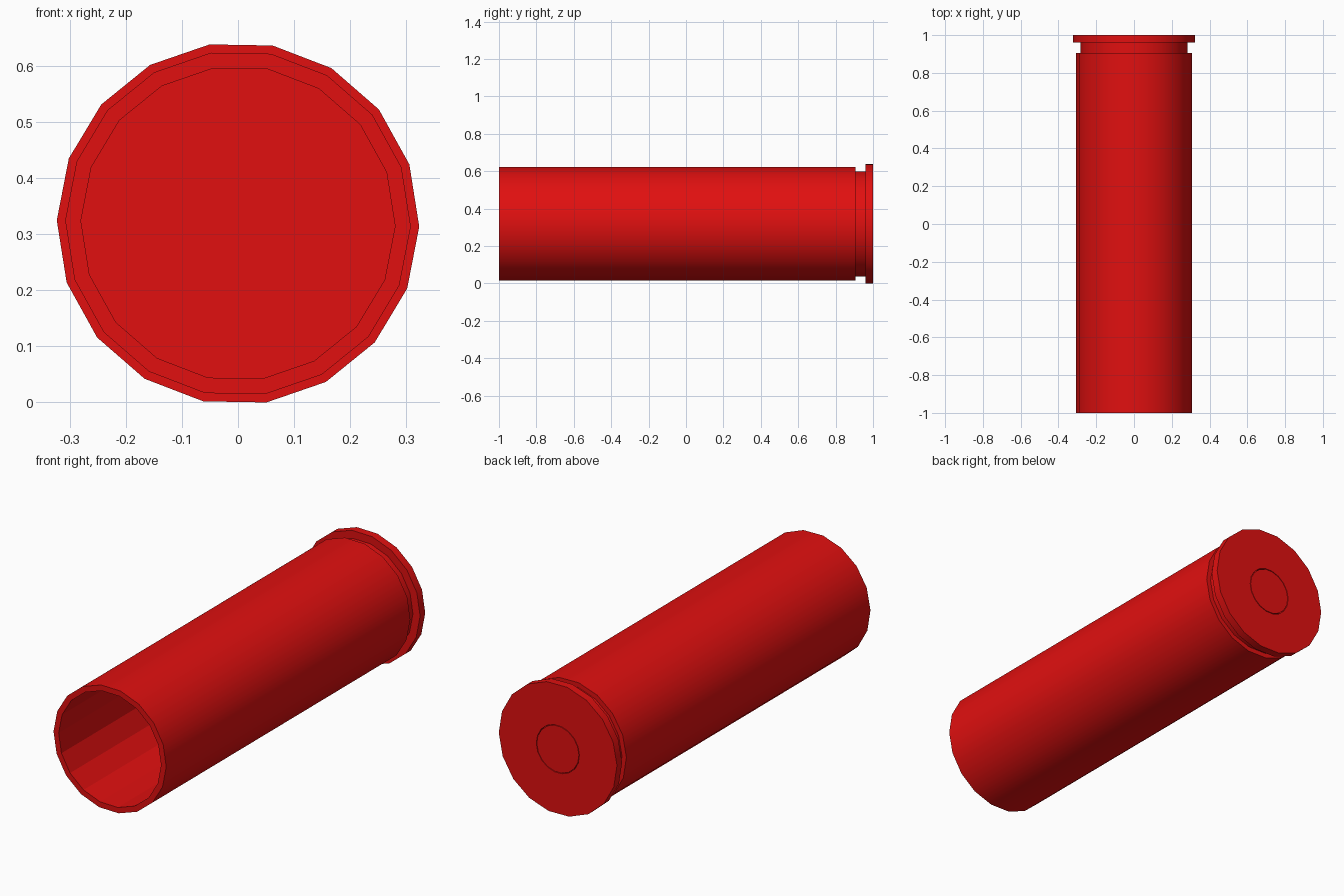
import bpy, bmesh
from math import sin, cos, radians

if "Cube" in bpy.data.objects:
    bpy.data.objects.remove(bpy.data.objects["Cube"])

SIDES = 18
PHASE = radians(-1)
AXIS_Z = 0.319

red = bpy.data.materials.new("red")
red.diffuse_color = (0.75, 0.005, 0.005, 1)
red.use_nodes = True
red.node_tree.nodes["Principled BSDF"].inputs["Base Color"].default_value = red.diffuse_color


def lathe(name, profile, flat_segments=()):
    """Spin (radius, y) points round the y axis; both ends are capped."""
    bm = bmesh.new()
    rings = []
    for r, y in profile:
        ring = []
        for k in range(SIDES):
            a = PHASE + radians(360 / SIDES * k)
            ring.append(bm.verts.new((r * cos(a), y, AXIS_Z + r * sin(a))))
        rings.append(ring)
    for i in range(len(rings) - 1):
        for k in range(SIDES):
            n = (k + 1) % SIDES
            f = bm.faces.new((rings[i][k], rings[i][n], rings[i + 1][n], rings[i + 1][k]))
            f.smooth = i not in flat_segments
    bm.faces.new(rings[0])
    bm.faces.new(rings[-1])
    # creases between walls and flats stay sharp
    bmesh.ops.recalc_face_normals(bm, faces=bm.faces)
    for e in bm.edges:
        e.smooth = e.calc_face_angle(0) < radians(30)
    mesh = bpy.data.meshes.new(name)
    bm.to_mesh(mesh)
    bm.free()
    mesh.materials.append(red)
    obj = bpy.data.objects.new(name, mesh)
    bpy.context.collection.objects.link(obj)
    return obj


# Hollow case: cavity, mouth, body, extractor groove, rim, primer pocket
lathe("cartridge_case", [
    (0.280, 0.88), (0.280, -1.0),
    (0.308, -1.0), (0.308, 0.905),
    (0.284, 0.905), (0.284, 0.96),
    (0.323, 0.96), (0.323, 1.0),
    (0.118, 1.0), (0.118, 0.98),
], flat_segments=(0,))

# Primer cap, flush with the base
lathe("primer", [(0.115, 0.98), (0.115, 1.0)])
